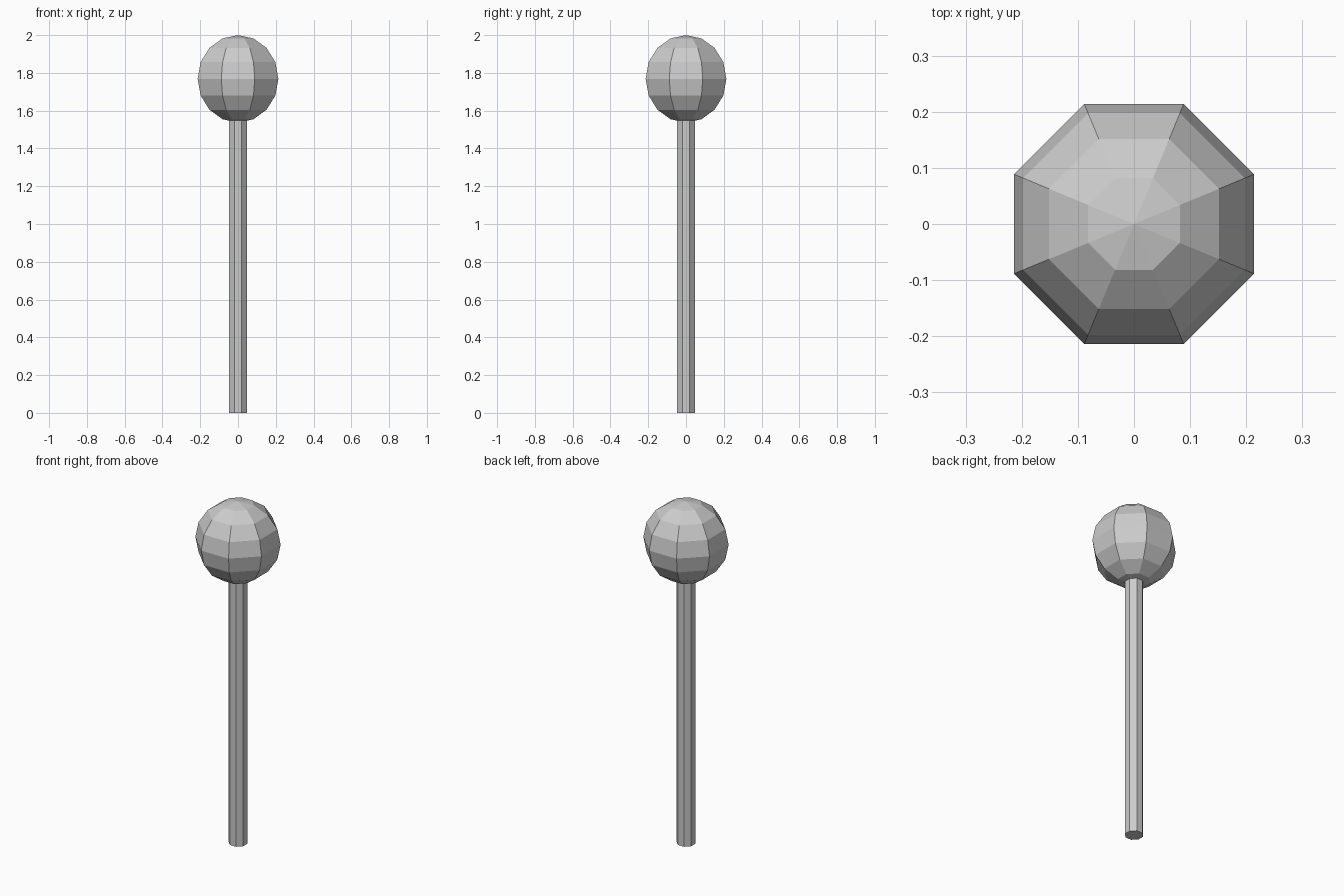
import bpy, math

if "Cube" in bpy.data.objects:
    bpy.data.objects.remove(bpy.data.objects["Cube"])

SIDES = 8
TURN = (0, 0, math.pi / SIDES)  # flat sides face the axes
HEAD_R = 0.2315
STICK_R = 0.0505
STICK_TOP = 1.555

# Round low-poly head
bpy.ops.mesh.primitive_uv_sphere_add(segments=SIDES, ring_count=8, radius=HEAD_R,
                                     location=(0, 0, 2 - HEAD_R), rotation=TURN)
bpy.context.object.name = "head"

# Octagonal stick, just entering the underside of the head
bpy.ops.mesh.primitive_cylinder_add(vertices=SIDES, radius=STICK_R, depth=STICK_TOP,
                                    location=(0, 0, STICK_TOP / 2), rotation=TURN)
bpy.context.object.name = "stick"
